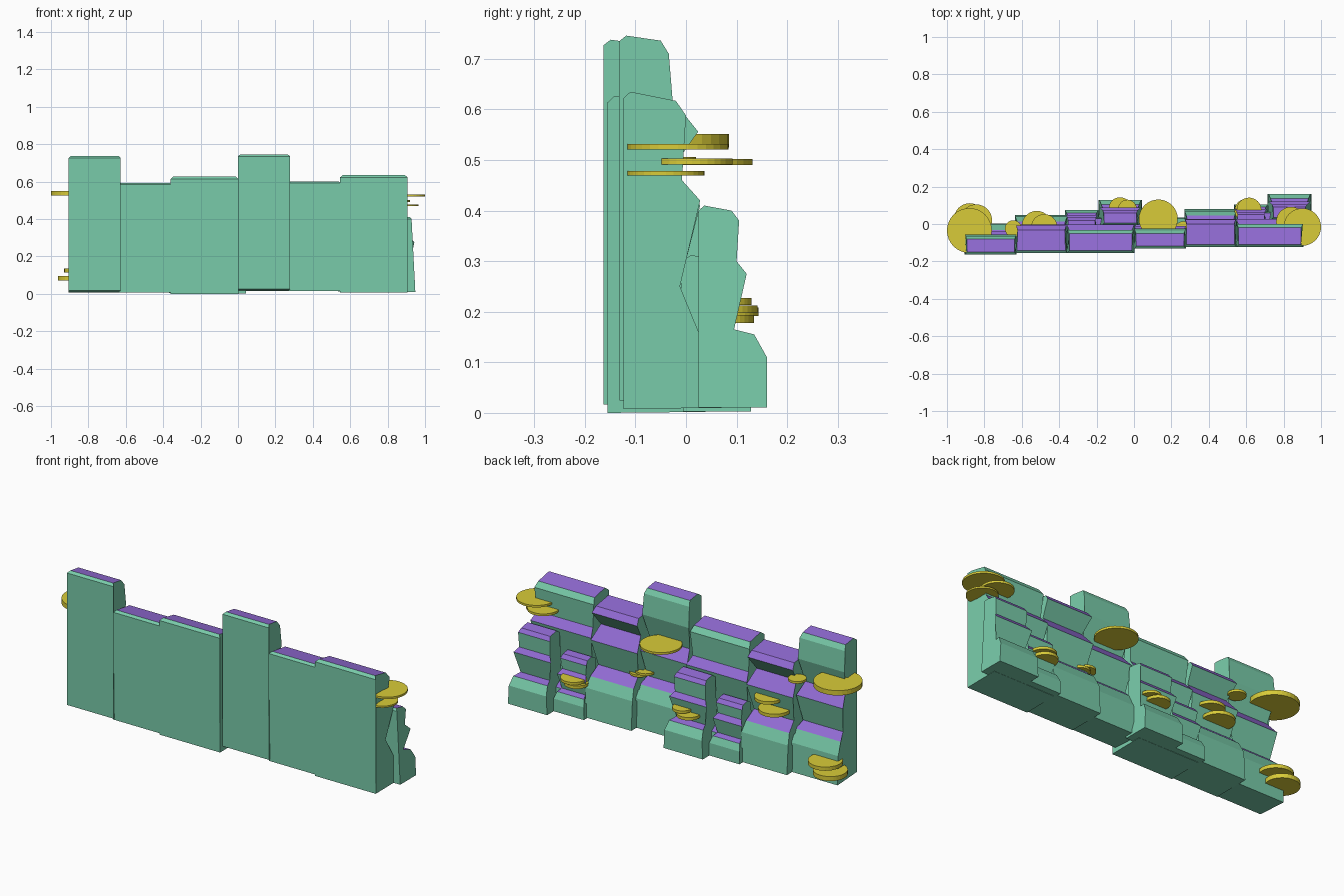
import bpy, bmesh


def mat(name, col):
    m = bpy.data.materials.new(name)
    m.diffuse_color = (*col, 1)
    return m


STONE = mat("green_stone", (0.19, 0.6, 0.4))
MOSS = mat("purple_top", (0.285, 0.147, 0.656))
CAP = mat("yellow_shelf", (0.69, 0.60, 0.04))


def rock(name, x0, x1, profile, off):
    """Extrude a (y, z, side inset) profile along x; upward faces get the purple top."""
    bm = bmesh.new()
    ends = []
    for x, s in ((x0, 1), (x1, -1)):
        ends.append([bm.verts.new((x + s * i + off[0], y + off[1], z + off[2]))
                     for y, z, i in profile])
    a, b = ends
    n = len(profile)
    for k in range(n):
        j = (k + 1) % n
        bm.faces.new((a[k], a[j], b[j], b[k]))
    bm.faces.new(a)
    bm.faces.new(b[::-1])
    bmesh.ops.recalc_face_normals(bm, faces=bm.faces)
    for f in bm.faces:
        f.normal_update()
        f.material_index = int(f.normal.z > 0.57 and f.normal.y > -0.5)
    me = bpy.data.meshes.new(name)
    bm.to_mesh(me)
    bm.free()
    me.materials.append(STONE)
    me.materials.append(MOSS)
    ob = bpy.data.objects.new(name, me)
    bpy.context.collection.objects.link(ob)


# Profiles run from the flat front, over the top and down the craggy back
TALL = [(-.132, .025, 0), (-.132, .735, 0), (-.118, .746, .012), (-.05, .736, .012),
        (-.034, .71, .004), (-.025, .6, 0), (-.06, .47, .02), (-.01, .41, .0),
        (-.04, .27, .02), (.0, .235, .005), (.03, .17, 0), (.035, .015, 0)]
MID = [(-.123, .015, 0), (-.123, .592, 0), (-.11, .602, .01), (-.0, .586, .012),
       (.024, .556, .004), (-.03, .48, .02), (.028, .41, 0), (-.008, .27, .02),
       (.045, .225, .01), (.07, .17, 0), (.08, .015, 0)]
WIDE = [(-.124, .008, 0), (-.124, .622, 0), (-.11, .635, .014), (-.02, .617, .014),
        (.0, .588, .004), (-.008, .46, .015), (.028, .42, 0), (-.012, .25, .02),
        (.025, .16, 0), (.06, .12, 0), (.07, .01, 0)]
BOULDER = [(.025, .011, 0), (.025, .4, .02), (.036, .41, .03), (.09, .4, .03),
           (.105, .38, .022), (.1, .3, .025), (.12, .275, .005), (.095, .165, .03),
           (.135, .155, .015), (.16, .11, .005), (.16, .011, 0)]
SMALL = [(-.01, .012, 0), (-.01, .3, .012), (.01, .312, .018), (.05, .305, .018),
         (.065, .285, .012), (.06, .23, .02), (.08, .205, .003), (.062, .125, .02),
         (.09, .115, .01), (.105, .08, 0), (.105, .012, 0)]
PARTS = [("tall_column", 0, .278, TALL), ("middle_column", .27, .548, MID),
         ("wide_column", .545, .907, WIDE), ("back_boulder", .715, .948, BOULDER),
         ("small_back_rock", .535, .715, SMALL)]

# The same five-rock group stands twice, side by side
for side, off in (("left", (-.905, -.031, -.008)), ("right", (0, 0, 0))):
    for name, x0, x1, prof in PARTS:
        rock(f"{side}_{name}", x0, x1, prof, off)

# Shelf discs: x, y, z, radius, thickness
SHELVES = [
    (-.88, -.035, .538, .12, .026), (-.844, .02, .125, .085, .02), (-.878, .026, .083, .085, .024),
    (-.645, -.025, .5, .045, .012), (-.48, -.017, .36, .07, .016), (-.52, -.01, .31, .08, .018),
    (-.035, .08, .22, .05, .014), (-.075, .083, .2, .06, .016), (.13, .027, .496, .104, .012),
    (.265, -.035, .297, .05, .012), (.3, -.035, .28, .05, .012),
    (.615, .075, .205, .066, .014), (.6, .072, .186, .062, .016),
    (.9, -.016, .526, .1, .011), (.84, .012, .497, .08, .012), (.888, -.04, .474, .077, .009)]
for i, (x, y, z, r, t) in enumerate(SHELVES):
    bpy.ops.mesh.primitive_cylinder_add(vertices=32, radius=r, depth=t, location=(x, y, z))
    bpy.context.object.name = f"shelf_disc_{i + 1}"
    bpy.context.object.data.materials.append(CAP)
